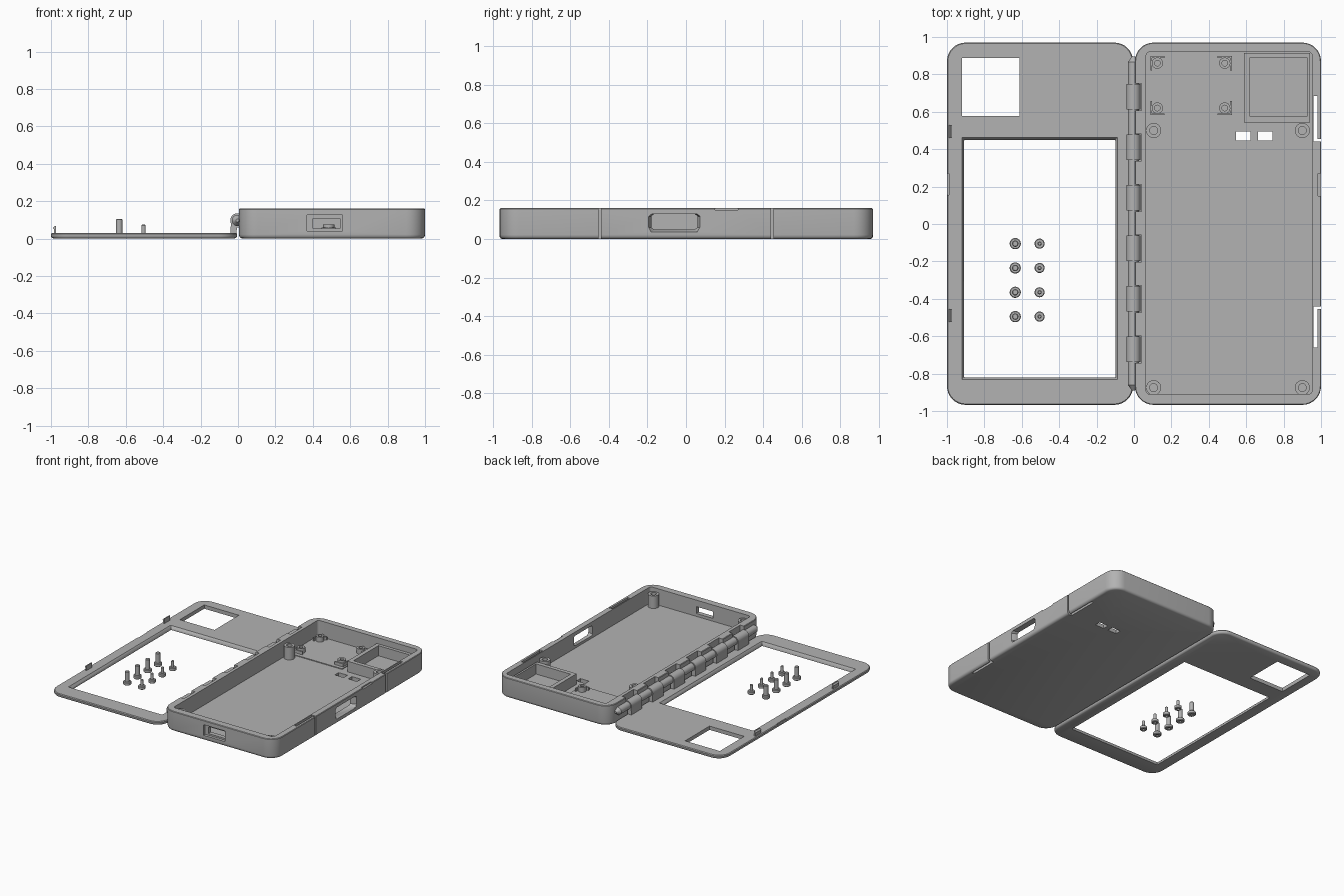
import bpy, bmesh
from math import cos, sin, pi, radians

if "Cube" in bpy.data.objects:
    bpy.data.objects.remove(bpy.data.objects["Cube"])

grey = bpy.data.materials.new("plain_grey")
grey.use_nodes = True
COLOUR = (0.45, 0.45, 0.45, 1)
grey.diffuse_color = COLOUR
grey.node_tree.nodes["Principled BSDF"].inputs["Base Color"].default_value = COLOUR


def stack(name, rings):
    """Close a stack of equal-length point rings into a solid."""
    bm = bmesh.new()
    loops = [[bm.verts.new(p) for p in ring] for ring in rings]
    for a, b in zip(loops, loops[1:]):
        for i in range(len(a)):
            j = (i + 1) % len(a)
            bm.faces.new((a[i], a[j], b[j], b[i]))
    bm.faces.new(loops[0][::-1])
    bm.faces.new(loops[-1])
    bmesh.ops.recalc_face_normals(bm, faces=bm.faces)
    me = bpy.data.meshes.new(name)
    bm.to_mesh(me)
    bm.free()
    me.materials.append(grey)
    ob = bpy.data.objects.new(name, me)
    bpy.context.collection.objects.link(ob)
    return ob


def slab(name, x0, x1, y0, y1, radius, levels):
    """Rounded rectangle lofted through (inset, z) levels."""
    rings = []
    for inset, z in levels:
        r = max(radius - inset, 0.002)
        ring = []
        for k, (sx, sy) in enumerate([(1, 1), (-1, 1), (-1, -1), (1, -1)]):
            cx = x1 - inset - r if sx > 0 else x0 + inset + r
            cy = y1 - inset - r if sy > 0 else y0 + inset + r
            for s in range(9):
                a = (k + s / 8) * pi / 2
                ring.append((cx + r * cos(a), cy + r * sin(a), z))
        rings.append(ring)
    return stack(name, rings)


def box(name, x0, x1, y0, y1, z0, z1):
    return stack(name, [[(x0, y0, z), (x1, y0, z), (x1, y1, z), (x0, y1, z)] for z in (z0, z1)])


def lathe(name, x, y, profile, n=32):
    """Upright turned part from (radius, z) points."""
    return stack(name, [[(x + r * cos(2 * pi * i / n), y + r * sin(2 * pi * i / n), z)
                         for i in range(n)] for r, z in profile])


def barrel(name, x, z, profile, n=32):
    """Turned part along y from (radius, y) points."""
    return stack(name, [[(x + r * cos(2 * pi * i / n), y, z + r * sin(2 * pi * i / n))
                         for i in range(n)] for r, y in profile])


def cut(ob, *cutters):
    bpy.context.view_layer.objects.active = ob
    for c in cutters:
        m = ob.modifiers.new("cut", 'BOOLEAN')
        m.operation = 'DIFFERENCE'
        m.solver = 'EXACT'
        m.object = c
        bpy.ops.object.modifier_apply(modifier=m.name)
        bpy.data.objects.remove(c)


Y0, Y1 = -0.967, 0.97
FLOOR, TOP = 0.03, 0.16
KNUCKLES = [0.68 - 0.27 * i for i in range(6)]
AXIS_X, AXIS_Z = -0.003, 0.097

# Tray shell with rounded underside
tray = slab("tray", 0.005, 1, Y0, Y1, 0.1,
            [(0.018, 0), (0.008, 0.004), (0.002, 0.012), (0, 0.022), (0, TOP - 0.004), (0.004, TOP)])
cut(tray, slab("cavity", 0.065, 0.952, -0.91, 0.92, 0.02, [(0, FLOOR), (0, 0.3)]))

# Vertical slits that free the springy side panel
for y0, y1, gap in ((0.44, 0.685, 0.44), (-0.66, -0.44, -0.455)):
    cut(tray, box("slit", 0.96, 0.98, y0, y1, -0.1, 0.3),
        box("slit_end", 0.965, 1.1, gap, gap + 0.015, -0.1, 0.3))

# Side opening, flared outward
def port_ring(x, g):
    return [(x, y, z) for y, z in [(-0.18 - g, 0.06), (-0.165 - g, 0.05 - g), (0.045 + g, 0.05 - g),
                                   (0.06 + g, 0.06), (0.06 + g, 0.118), (0.045 + g, 0.13),
                                   (-0.165 - g, 0.13), (-0.18 - g, 0.118)]]
cut(tray, stack("side_port", [port_ring(0.9, 0), port_ring(0.97, 0), port_ring(1.01, 0.03 * 0.6)]))

# Front opening with stepped recess, and the notch for a thumbnail
cut(tray, box("front_recess", 0.37, 0.56, -1.1, -0.945, 0.04, 0.125),
    box("front_port", 0.4, 0.545, -1.1, -0.89, 0.053, 0.108),
    box("thumb_notch", 0.985, 1.1, 0.15, 0.27, 0.15, 0.3))

# Floor slots
for x in (0.545, 0.663):
    cut(tray, box("floor_slot", x, x + 0.078, 0.447, 0.495, -0.1, 0.1))

# Hinge pockets in the tray wall
for y in KNUCKLES:
    cut(tray, box("hinge_pocket", -0.1, 0.04, y - 0.072, y + 0.072, 0.055, 0.3))

# Raised pad and compartment on the tray floor
box("raised_pad", 0.066, 0.535, 0.553, 0.915, FLOOR - 0.01, FLOOR + 0.006)
compartment = box("compartment", 0.588, 0.94, 0.543, 0.915, FLOOR - 0.01, 0.115)
cut(compartment, box("compartment_space", 0.62, 0.925, 0.575, 0.89, FLOOR + 0.004, 0.3))

# Small standoffs with corner brackets
for x, sx in ((0.125, -1), (0.485, 1)):
    for y, sy in ((0.86, 1), (0.62, -1)):
        post = lathe("standoff", x, y, [(0.03, FLOOR - 0.01), (0.03, 0.075)])
        cut(post, lathe("standoff_hole", x, y, [(0.015, 0.04), (0.015, 0.2)]))
        e, f = 0.028, 0.038
        xs = sorted((x + sx * e, x + sx * f))
        ys = sorted((y + sy * e, y + sy * f))
        box("bracket_side", *xs, y - f, y + f, FLOOR - 0.01, 0.06)
        box("bracket_end", x - f, x + f, *ys, FLOOR - 0.01, 0.06)

# Tall screw bosses
for x in (0.105, 0.9):
    for y in (0.5, -0.875):
        boss = lathe("boss", x, y, [(0.04, FLOOR - 0.01), (0.04, 0.13)])
        cut(boss, lathe("boss_hole", x, y, [(0.021, 0.045), (0.021, 0.3)]))

# Lid with two openings; the large one has a stepped rim
lid = slab("lid", -1, -0.005, Y0, Y1, 0.1,
           [(0.014, 0), (0.005, 0.004), (0, 0.012), (0, 0.024), (0.005, 0.03)])
cut(lid, slab("screen_opening", -0.908, -0.1, -0.82, 0.45, 0.004, [(0, -0.1), (0, 0.1)]),
    slab("screen_rim", -0.921, -0.087, -0.833, 0.463, 0.004, [(0.013, 0.012), (0, 0.031)]),
    box("square_opening", -0.92, -0.613, 0.578, 0.887, -0.1, 0.1),
    box("lid_notch", -1.1, -0.99, 0.155, 0.27, 0.018, 0.1))

# Latch hooks on the lid
for y in (0.495, -0.49):
    hook = [(-0.985, 0.025), (-0.973, 0.025), (-0.973, 0.068), (-0.98, 0.068), (-0.99, 0.058), (-0.985, 0.05)]
    stack("latch_hook", [[(x, yy, z) for x, z in hook] for yy in (y - 0.035, y + 0.035)])

# Hinge: tray barrel with tapered ends, lid knuckles on short arms
barrel("tray_barrel", AXIS_X, AXIS_Z,
       [(0.008, -0.89), (0.03, -0.86), (0.03, 0.865), (0.008, 0.895)])
box("barrel_web", -0.003, 0.02, -0.86, 0.865, 0.075, 0.12)
for y in KNUCKLES:
    barrel("lid_knuckle", AXIS_X, AXIS_Z, [(0.038, y - 0.068), (0.038, y + 0.068)])
    arm = [(-0.04, 0.02), (-0.008, 0.02), (-0.005, 0.08), (-0.038, 0.09)]
    stack("knuckle_arm", [[(x, yy, z) for x, z in arm] for yy in (y - 0.068, y + 0.068)])

# Loose screws standing on their heads in the opening
for name, x, head, shaft, top in (("long_screw", -0.635, 0.03, 0.017, 0.105),
                                  ("short_screw", -0.505, 0.027, 0.011, 0.075)):
    for i in range(4):
        y = -0.105 - 0.13 * i
        screw = lathe(name, x, y, [(head - 0.004, 0), (head, 0.004), (head, 0.022), (head - 0.004, 0.026),
                                   (shaft, 0.026), (shaft, top - 0.004), (shaft - 0.004, top)], 24)
        cut(screw, lathe("drive_socket", x, y, [(0.012, -0.1), (0.012, 0.014)], 6))

# Smooth round surfaces, keep edges crisp
for ob in bpy.context.scene.objects:
    ob.select_set(ob.type == 'MESH')
    if ob.type == 'MESH':
        bpy.context.view_layer.objects.active = ob
bpy.ops.object.shade_smooth_by_angle(angle=radians(35))
